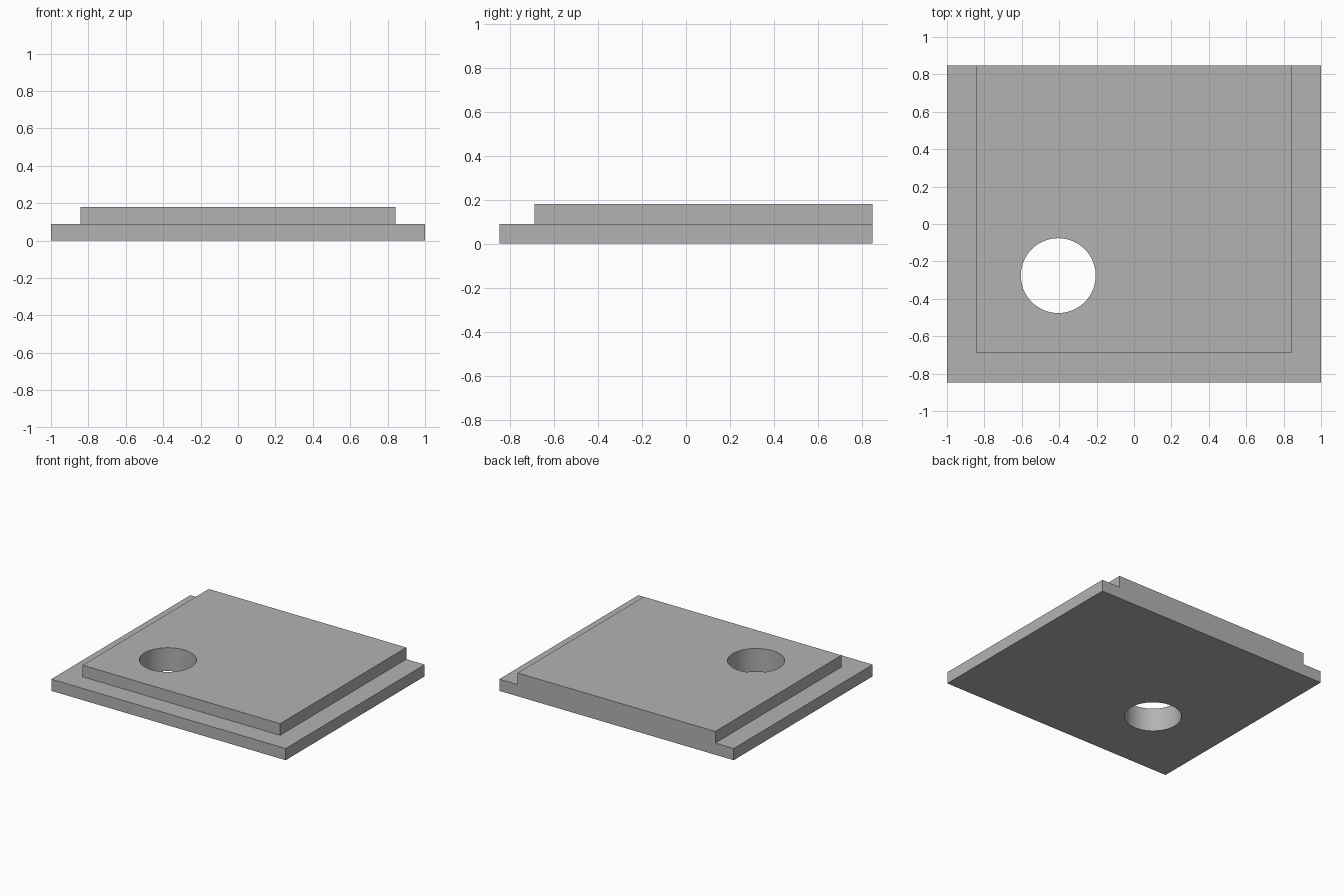
import bpy
from mathutils import Vector

cube = bpy.data.objects.get("Cube")
if cube:
    bpy.data.objects.remove(cube, do_unlink=True)

HALF_X, HALF_Y, HEIGHT = 1.0, 0.847, 0.18
STEP_Z, LEDGE = 0.09, 0.157
HOLE_CENTRE, HOLE_RADIUS = (-0.405, -0.276), 0.2

grey = bpy.data.materials.new("plain grey")
grey.use_nodes = True
colour = (0.45, 0.45, 0.45, 1)
grey.diffuse_color = colour
grey.node_tree.nodes["Principled BSDF"].inputs["Base Color"].default_value = colour


def box(name, low, high):
    low, high = Vector(low), Vector(high)
    bpy.ops.mesh.primitive_cube_add(size=1, location=(low + high) / 2)
    obj = bpy.context.object
    obj.name = name
    obj.scale = high - low
    bpy.ops.object.transform_apply(location=True, rotation=False, scale=True)
    return obj


# Full-height slab
plate = box("stepped_plate", (-HALF_X, -HALF_Y, 0), (HALF_X, HALF_Y, HEIGHT))
plate.data.materials.append(grey)

# Ledges along the front and both sides; the back stays flush
inner_x, inner_y = HALF_X - LEDGE, HALF_Y - LEDGE
cutters = [
    box("front_ledge_cutter", (-2, -2, STEP_Z), (2, -inner_y, 1)),
    box("left_ledge_cutter", (inner_x, -2, STEP_Z), (2, 2, 1)),
    box("right_ledge_cutter", (-2, -2, STEP_Z), (-inner_x, 2, 1)),
]

# Round through hole
bpy.ops.mesh.primitive_cylinder_add(vertices=96, radius=HOLE_RADIUS, depth=1,
                                    location=(*HOLE_CENTRE, 0))
bpy.context.object.name = "hole_cutter"
cutters.append(bpy.context.object)

# Apply the cuts and discard the cutters
bpy.ops.object.select_all(action="DESELECT")
plate.select_set(True)
bpy.context.view_layer.objects.active = plate
for cutter in cutters:
    cutter.hide_render = True
    cut = plate.modifiers.new(cutter.name, "BOOLEAN")
    cut.operation = "DIFFERENCE"
    cut.solver = "EXACT"
    cut.object = cutter
    bpy.ops.object.modifier_apply(modifier=cut.name)
    bpy.data.objects.remove(cutter, do_unlink=True)

# Smooth hole wall, sharp edges elsewhere
bpy.ops.object.shade_smooth_by_angle()
